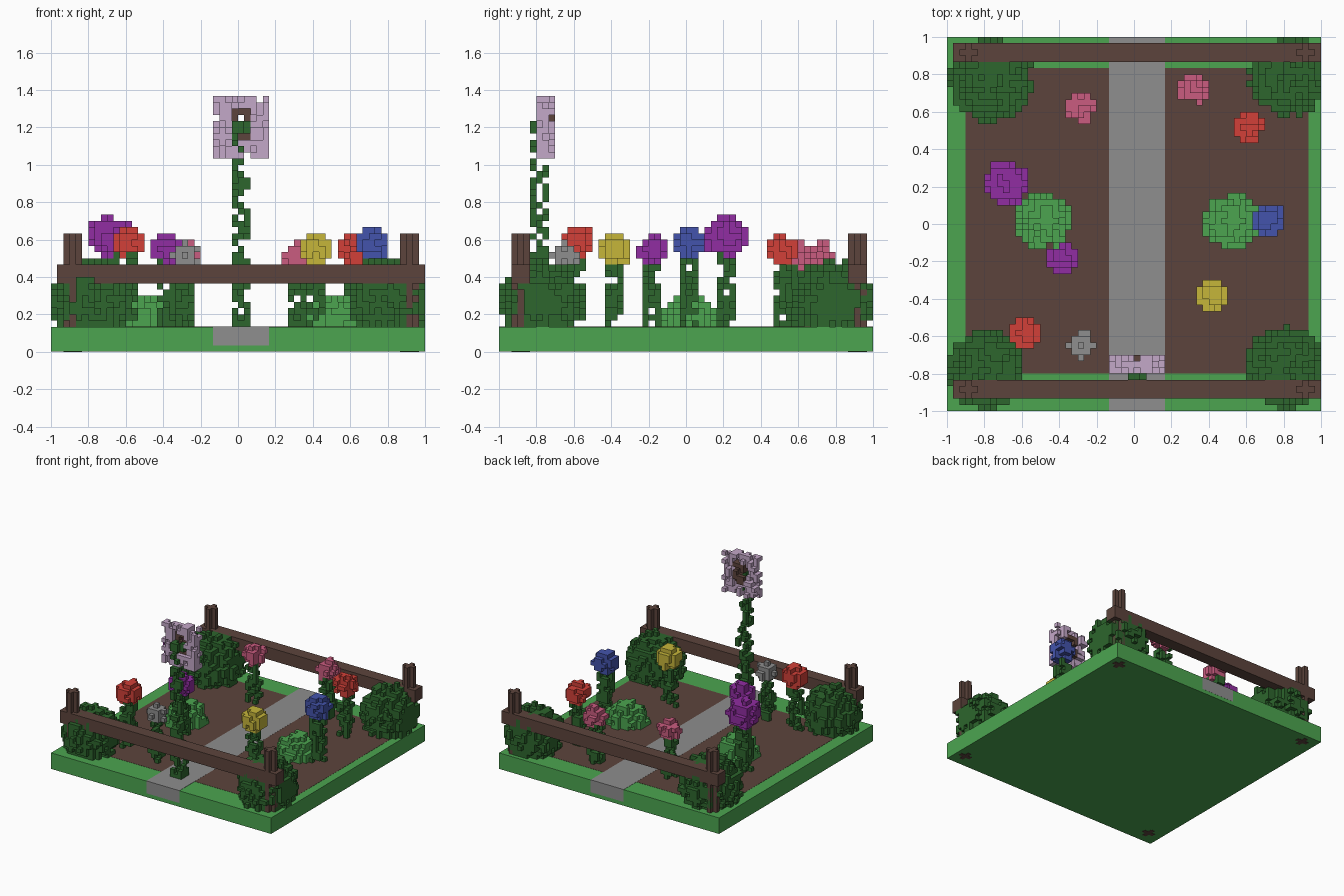
import bpy, bmesh, math, random
from mathutils import Vector

if "Cube" in bpy.data.objects:
    bpy.data.objects.remove(bpy.data.objects["Cube"], do_unlink=True)

random.seed(7)
U = 1 / 30          # one grid cell; the garden is 60 x 60 cells


def material(name, rgb):
    lin = [((c / 255 + 0.055) / 1.055) ** 2.4 for c in rgb] + [1]
    m = bpy.data.materials.new(name)
    m.use_nodes = True
    m.diffuse_color = lin
    m.node_tree.nodes["Principled BSDF"].inputs["Base Color"].default_value = lin
    return m


GRASS = material("grass green", (76, 165, 80))
LEAF = material("leaf green", (45, 102, 45))
BROWN = material("earth brown", (92, 68, 60))
GREY = material("stone grey", (142, 142, 142))
RED = material("red", (210, 64, 56))
PURPLE = material("purple", (145, 45, 162))
PINK = material("pink", (202, 92, 128))
YELLOW = material("yellow", (198, 182, 58))
BLUE = material("blue", (68, 84, 172))
LILAC = material("lilac", (196, 168, 200))


def to_world(p):
    return Vector((p[0] * U - 1, p[1] * U - 1, p[2] * U))


def finish(name, bm, mat):
    me = bpy.data.meshes.new(name)
    bm.to_mesh(me)
    bm.free()
    me.materials.append(mat)
    ob = bpy.data.objects.new(name, me)
    bpy.context.scene.collection.objects.link(ob)
    return ob


def boxes(name, mat, *spans):
    """Each span is (x0, x1, y0, y1, z0, z1) in cells."""
    bm = bmesh.new()
    for x0, x1, y0, y1, z0, z1 in spans:
        lo, hi = to_world((x0, y0, z0)), to_world((x1, y1, z1))
        verts = bmesh.ops.create_cube(bm, size=1)["verts"]
        bmesh.ops.scale(bm, vec=hi - lo, verts=verts)
        bmesh.ops.translate(bm, vec=(lo + hi) / 2, verts=verts)
    return finish(name, bm, mat)


def voxels(name, mat, cells):
    """Blocky mesh holding only the outer faces of a set of cells."""
    bm = bmesh.new()
    for c in sorted(cells):
        for axis in range(3):
            for side in (0, 1):
                n = list(c)
                n[axis] += 2 * side - 1
                if tuple(n) in cells:
                    continue
                a, b = (axis + 1) % 3, (axis + 2) % 3
                ring = [(0, 0), (1, 0), (1, 1), (0, 1)]
                quad = []
                for da, db in (ring if side else ring[::-1]):
                    p = list(c)
                    p[axis] += side
                    p[a] += da
                    p[b] += db
                    quad.append(bm.verts.new(to_world(p)))
                bm.faces.new(quad)
    bmesh.ops.remove_doubles(bm, verts=bm.verts, dist=1e-5)
    return finish(name, bm, mat)


def ball(centre, r, rough, floor=4):
    """Cells of a ragged ball, kept inside the plot and above the floor."""
    n = math.ceil(r)
    mid = [int(c) for c in centre]
    cells = set()
    for x in range(mid[0] - n, mid[0] + n + 1):
        for y in range(mid[1] - n, mid[1] + n + 1):
            for z in range(max(floor, mid[2] - n), mid[2] + n + 1):
                d = math.dist((x + .5, y + .5, z + .5), centre)
                if 0 <= x < 60 and 0 <= y < 60 and d < r - random.random() * rough:
                    cells.add((x, y, z))
    return cells


def stem(cx, cy, z0, z1, keep):
    """Loose 3 x 3 column of cells."""
    return {(x, y, z) for z in range(z0, z1) for x in range(cx - 1, cx + 2)
            for y in range(cy - 1, cy + 2) if random.random() < keep}


# Ground: lawn slab, soil beds either side, stone path through the middle
boxes("lawn", GRASS, (0, 60, 0.03, 59.97, 0.06, 4))
boxes("soil_beds", BROWN, (3, 26, 6, 55, 3.5, 4.04), (35, 58, 6, 55, 3.5, 4.04))
boxes("path", GREY, (26, 35, 0, 60, 1, 4.06))

# Fences: cross-shaped posts and one rail, front and back
for side, y in (("front", 2), ("back", 56)):
    for hand, x in (("right", 2), ("left", 56)):
        boxes(f"{side}_{hand}_post", BROWN,
              (x, x + 3, y + 1, y + 2, 0, 19), (x + 1, x + 2, y, y + 3, 0, 19))
    boxes(f"{side}_rail", BROWN, (1, 60, y, y + 3, 11, 14))

# Dark corner bushes
for name, x, y, r in (("front_right", 6.3, 6.5, 6.7), ("front_left", 54.3, 7, 6.9),
                      ("back_right", 7, 53.2, 7.2), ("back_left", 54.8, 53.8, 6.8)):
    voxels(name + "_bush", LEAF, ball((x, y, 8), r, 1.3))

# Low light bushes in the beds
for name, x in (("right", 15.5), ("left", 45.8)):
    voxels(name + "_low_bush", GRASS, ball((x, 30.5, 4.5), 5.0, 1.0))

# Flowers: name, colour, centre cell, radius
FLOWERS = (
    ("large_purple", PURPLE, (9, 36, 18), 3.7),
    ("small_purple", PURPLE, (18, 24, 16), 2.75),
    ("front_red", RED, (12, 12, 17), 2.9),
    ("grey", GREY, (21, 10, 15), 2.3),
    ("yellow", YELLOW, (42, 18, 16), 2.9),
    ("blue", BLUE, (51, 30, 17), 2.9),
    ("back_red", RED, (48, 45, 16), 2.7),
    ("left_pink", PINK, (39, 51, 15), 2.6),
    ("right_pink", PINK, (21, 48, 15), 2.6),
)
for name, mat, (x, y, z), r in FLOWERS:
    voxels(name + "_flower", mat, ball((x + .5, y + .5, z + .5), r, 0.7))
    voxels(name + "_stem", LEAF, stem(x, y, 4, z - 1, 0.45))

# Tall flower by the path, its face turned to the back
core = {(x, y, z) for x in range(29, 32) for z in range(34, 39) for y in (7, 8)
        if random.random() < 0.75}
tall_stem = stem(30, 6, 4, 20, 0.45) | stem(30, 6, 20, 37, 0.33)
petals = {(x, y, z) for x in range(26, 35) for z in range(31, 41) for y in (6, 7, 8)
          if random.random() < (0.7, 0.7, 0.3)[y - 6]
          and not (29 <= x <= 31 and 34 <= z <= 38)}
voxels("tall_flower_core", BROWN, core)
voxels("tall_flower_stem", LEAF, tall_stem - core - petals)
voxels("tall_flower_petals", LILAC, petals)
